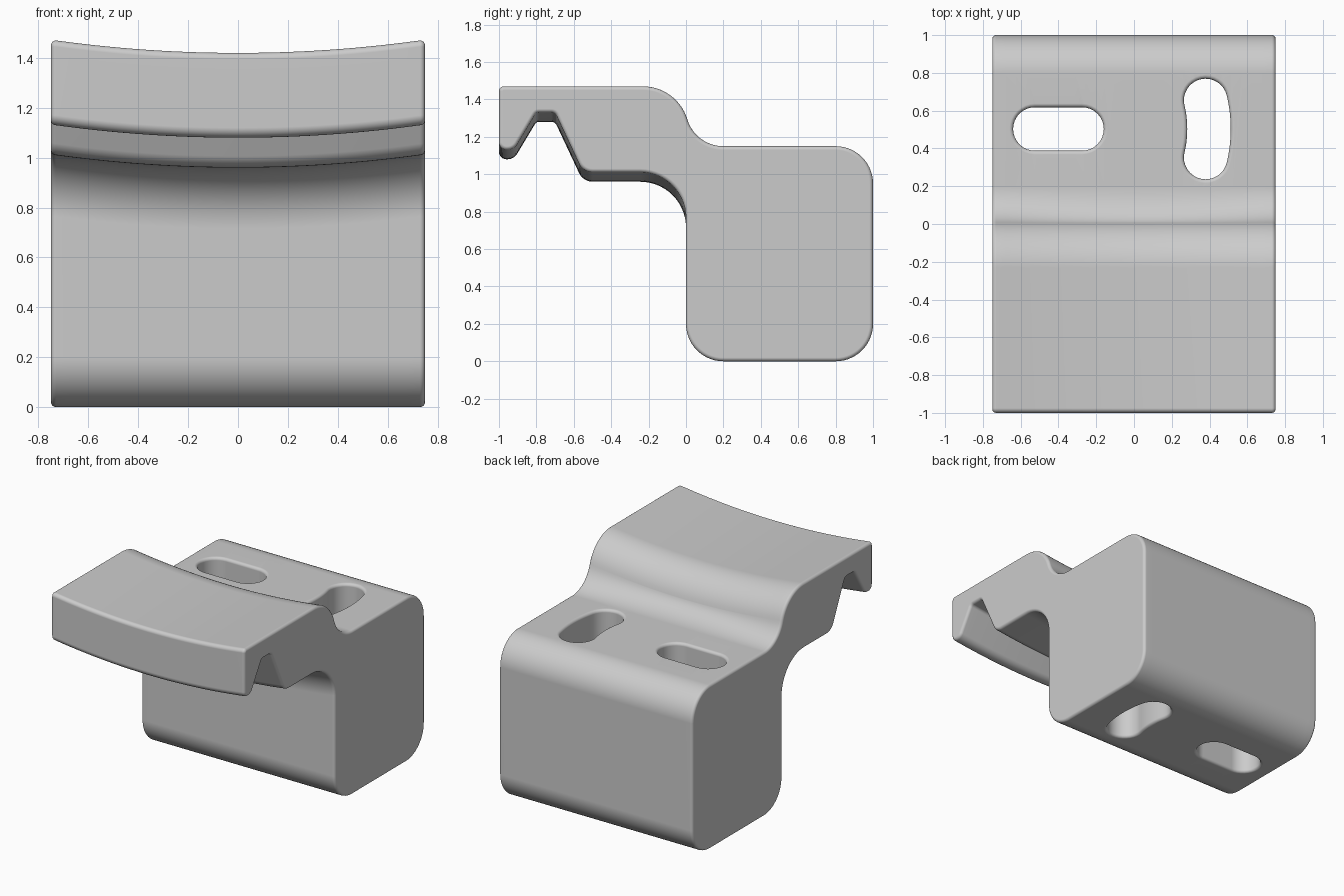
import bpy, bmesh, math
from mathutils import Vector

if "Cube" in bpy.data.objects:
    bpy.data.objects.remove(bpy.data.objects["Cube"])

HALF_WIDTH, SAG, EDGE, HEIGHT = 0.75, 0.05, 0.02, 1.15

grey = bpy.data.materials.new("plain grey")
grey.use_nodes = True
grey.diffuse_color = (0.6, 0.6, 0.6, 1)
grey.node_tree.nodes["Principled BSDF"].inputs["Base Color"].default_value = (0.6, 0.6, 0.6, 1)


def fillet(corners):
    """Round every corner (a, b, radius) of a closed polygon."""
    out = []
    for i, (a, b, r) in enumerate(corners):
        p = Vector((a, b))
        u = (Vector(corners[i - 1][:2]) - p).normalized()
        v = (Vector(corners[(i + 1) % len(corners)][:2]) - p).normalized()
        half = u.angle(v) / 2
        centre = p + (u + v).normalized() * r / math.sin(half)
        start = p + u * r / math.tan(half) - centre
        sweep = start.angle_signed(p + v * r / math.tan(half) - centre)
        steps = 14 if r > 0.1 else 6
        for k in range(steps + 1):
            t = -sweep * k / steps
            c, s = math.cos(t), math.sin(t)
            out.append(centre + Vector((start.x * c - start.y * s, start.x * s + start.y * c)))
    return out


def inset(loop, d):
    """Move a counterclockwise loop inwards by d."""
    out = []
    for i, p in enumerate(loop):
        a, b = (p - loop[i - 1]).normalized(), (loop[(i + 1) % len(loop)] - p).normalized()
        na, nb = Vector((-a.y, a.x)), Vector((-b.y, b.x))
        n = (na + nb).normalized()
        out.append(p + n * d / max(n.dot(na), 0.5))
    return out


def loft(name, rings):
    """Skin a list of equal closed rings and cap both ends."""
    bm = bmesh.new()
    rows = [[bm.verts.new(p) for p in ring] for ring in rings]
    for r0, r1 in zip(rows, rows[1:]):
        for i in range(len(r0)):
            bm.faces.new((r0[i - 1], r0[i], r1[i], r1[i - 1]))
    bm.faces.new(rows[0])
    bm.faces.new(rows[-1])
    bmesh.ops.recalc_face_normals(bm, faces=bm.faces)
    mesh = bpy.data.meshes.new(name)
    bm.to_mesh(mesh)
    bm.free()
    mesh.materials.append(grey)
    obj = bpy.data.objects.new(name, mesh)
    bpy.context.collection.objects.link(obj)
    return obj


# Side outline: hooked jaw at the front, block at the back
profile = fillet([
    (-1, 1.47, 0.025), (-1, 1.13, 0.04), (-0.92, 1.13, 0.06),
    (-0.8, 1.33, 0.025), (-0.7, 1.33, 0.03), (-0.55, 1.01, 0.08),
    (0, 1.01, 0.245), (0, 0, 0.2), (1, 0, 0.2), (1, HEIGHT, 0.2),
    (0.051, HEIGHT, 0.2), (-0.047, 1.47, 0.248)])


def sag_weight(p):
    if p.x > 1e-4:
        return min(max((p.y - HEIGHT) / 0.14, 0), 1)
    return 1 if p.y > 0.5 else 0


weights = [sag_weight(p) for p in profile]

# Stations across the width, with rounded side edges
inner = HALF_WIDTH - EDGE
arc = [math.radians(a) for a in (90, 67.5, 45, 22.5)]
right_edge = [(-inner - EDGE * math.sin(a), EDGE * (1 - math.cos(a))) for a in arc]
middle = [(-inner + 2 * inner * i / 28, 0) for i in range(29)]
stations = right_edge + middle + [(-x, d) for x, d in reversed(right_edge)]
rings = []
for x, d in stations:
    drop = SAG * (1 - min(abs(x) / inner, 1) ** 2)
    rings.append([(x, p.x, p.y - drop * w) for p, w in zip(inset(profile, d), weights)])
body = loft("clamp_body", rings)


# Slotted holes with softened rims
def slot_outline(path, r):
    n = len(path)
    dirs = [(path[min(i + 1, n - 1)] - path[max(i - 1, 0)]).normalized() for i in range(n)]
    sides = [Vector((d.y, -d.x)) * r for d in dirs]
    loop = [p + s for p, s in zip(path, sides)]
    for end, side in ((path[-1], sides[-1]), (path[0], -sides[0])):
        ang = math.atan2(side.y, side.x)
        loop += [end + r * Vector((math.cos(ang + math.pi * k / 16), math.sin(ang + math.pi * k / 16)))
                 for k in range(1, 16)]
        if end is path[-1]:
            loop += [p - s for p, s in reversed(list(zip(path, sides)))]
    return loop


def cut_slot(name, path, r):
    rim = [(EDGE * (1 - math.sin(a)), EDGE * (1 - math.cos(a)))
           for a in (math.radians(22.5 * k) for k in range(5))]
    levels = [(-0.1, EDGE)] + [(z, g) for g, z in rim]
    levels += [(HEIGHT - z, g) for z, g in reversed(levels)]
    cutter = loft(name, [[(p.x, p.y, z) for p in slot_outline(path, r + g)] for z, g in levels])
    cutter.hide_render = True
    mod = body.modifiers.new(name, "BOOLEAN")
    mod.operation, mod.solver, mod.object = "DIFFERENCE", "EXACT", cutter
    return cutter


bend = 0.65
straight = [Vector((-0.525, 0.503)), Vector((-0.275, 0.503))]
curved = [Vector((0.397 - bend + bend * math.cos(t), 0.503 + bend * math.sin(t)))
          for t in (0.235 * k / 5 for k in range(-5, 6))]
cutters = [cut_slot("straight_slot", straight, 0.115), cut_slot("curved_slot", curved, 0.115)]

# Apply the cuts, then shade smoothly
bpy.ops.object.select_all(action="DESELECT")
bpy.context.view_layer.objects.active = body
body.select_set(True)
for mod in list(body.modifiers):
    bpy.ops.object.modifier_apply(modifier=mod.name)
for cutter in cutters:
    bpy.data.objects.remove(cutter)
bpy.ops.object.shade_smooth_by_angle(angle=math.radians(40))
normals = body.modifiers.new("even_shading", "WEIGHTED_NORMAL")
normals.keep_sharp = True
